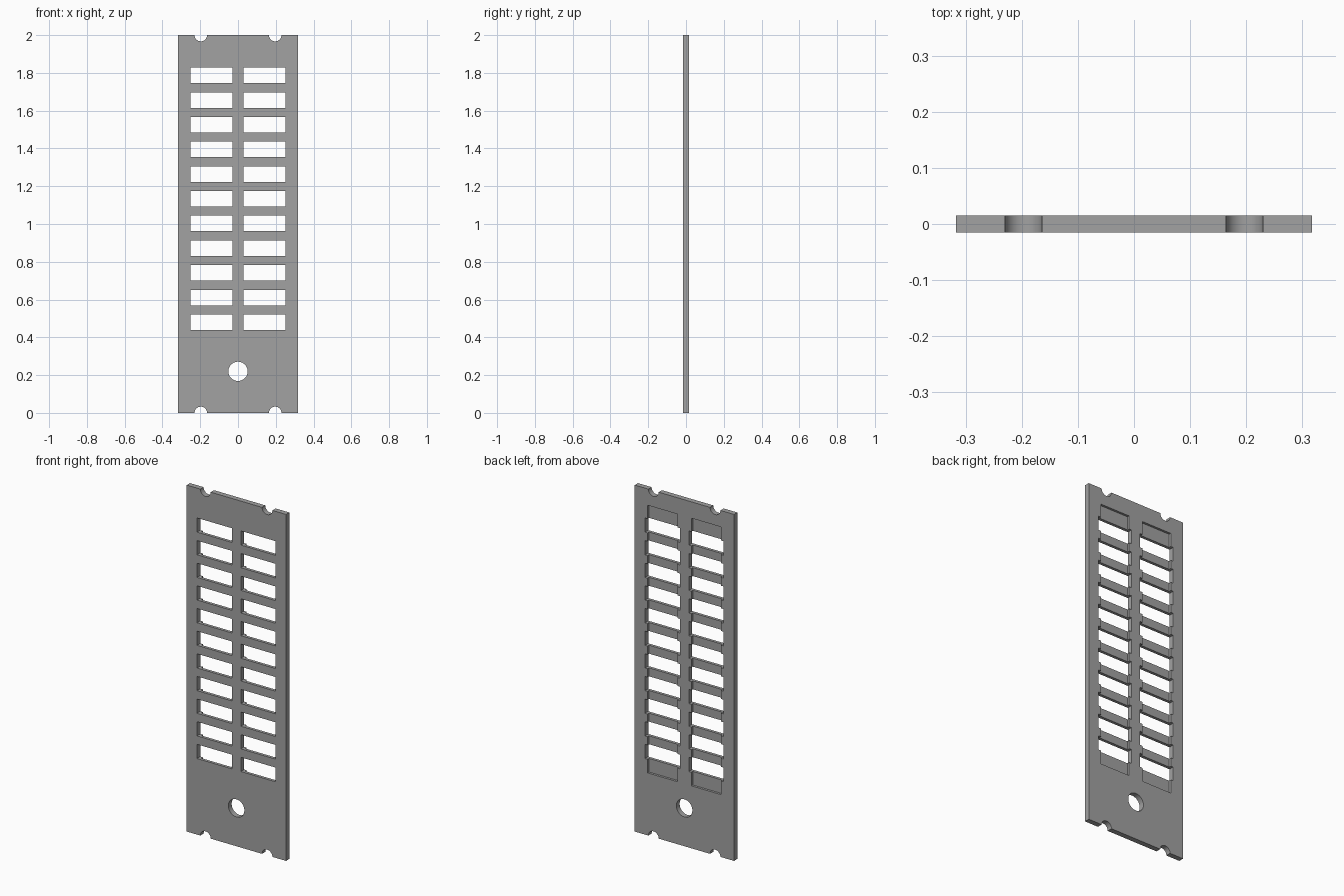
import bpy, bmesh
from mathutils import Matrix

W, T, H = 0.634, 0.03, 2.0
SLOTS, PITCH, FIRST_Z = 11, 0.1307, 0.48
COLUMN_X = 0.14

if "Cube" in bpy.data.objects:
    bpy.data.objects.remove(bpy.data.objects["Cube"])


def add_box(bm, centre, size):
    bmesh.ops.create_cube(bm, size=1, matrix=Matrix.Translation(centre) @ Matrix.Diagonal((*size, 1)))


def add_rod(bm, x, z, radius):
    turn = Matrix.Rotation(1.5707963, 4, "X")
    bmesh.ops.create_cone(bm, cap_ends=True, segments=48, radius1=radius, radius2=radius,
                          depth=0.2, matrix=Matrix.Translation((x, 0, z)) @ turn)


def make_object(name, bm):
    mesh = bpy.data.meshes.new(name)
    bm.to_mesh(mesh)
    bm.free()
    obj = bpy.data.objects.new(name, mesh)
    bpy.context.collection.objects.link(obj)
    return obj


# Flat plate
bm = bmesh.new()
add_box(bm, (0, 0, H / 2), (W, T, H))
panel = make_object("vent_panel", bm)

grey = bpy.data.materials.new("mid_grey")
grey.use_nodes = True
grey.diffuse_color = (0.36, 0.36, 0.36, 1)
grey.node_tree.nodes["Principled BSDF"].inputs["Base Color"].default_value = grey.diffuse_color
panel.data.materials.append(grey)

# Shallow channels in the back
channels = bmesh.new()
for x in (-COLUMN_X, COLUMN_X):
    add_box(channels, (x, 0.052, 1.133), (0.19, 0.1, 1.545))

# Two columns of through slots
slots = bmesh.new()
for x in (-COLUMN_X, COLUMN_X):
    for i in range(SLOTS):
        add_box(slots, (x, 0, FIRST_Z + i * PITCH), (0.222, 0.2, 0.082))

# Round hole and edge notches
holes = bmesh.new()
add_rod(holes, 0, 0.22, 0.051)
for x in (-0.197, 0.197):
    for z in (0, H):
        add_rod(holes, x, z, 0.033)

# Cut everything out of the plate
bpy.context.view_layer.objects.active = panel
panel.select_set(True)
for name, bm in (("channel_cutter", channels), ("slot_cutter", slots), ("hole_cutter", holes)):
    cutter = make_object(name, bm)
    cutter.hide_render = True
    cut = panel.modifiers.new(name, "BOOLEAN")
    cut.operation, cut.solver, cut.object = "DIFFERENCE", "EXACT", cutter
    bpy.ops.object.modifier_apply(modifier=cut.name)
    bpy.data.objects.remove(cutter)

bpy.ops.object.shade_smooth_by_angle(angle=0.5)
